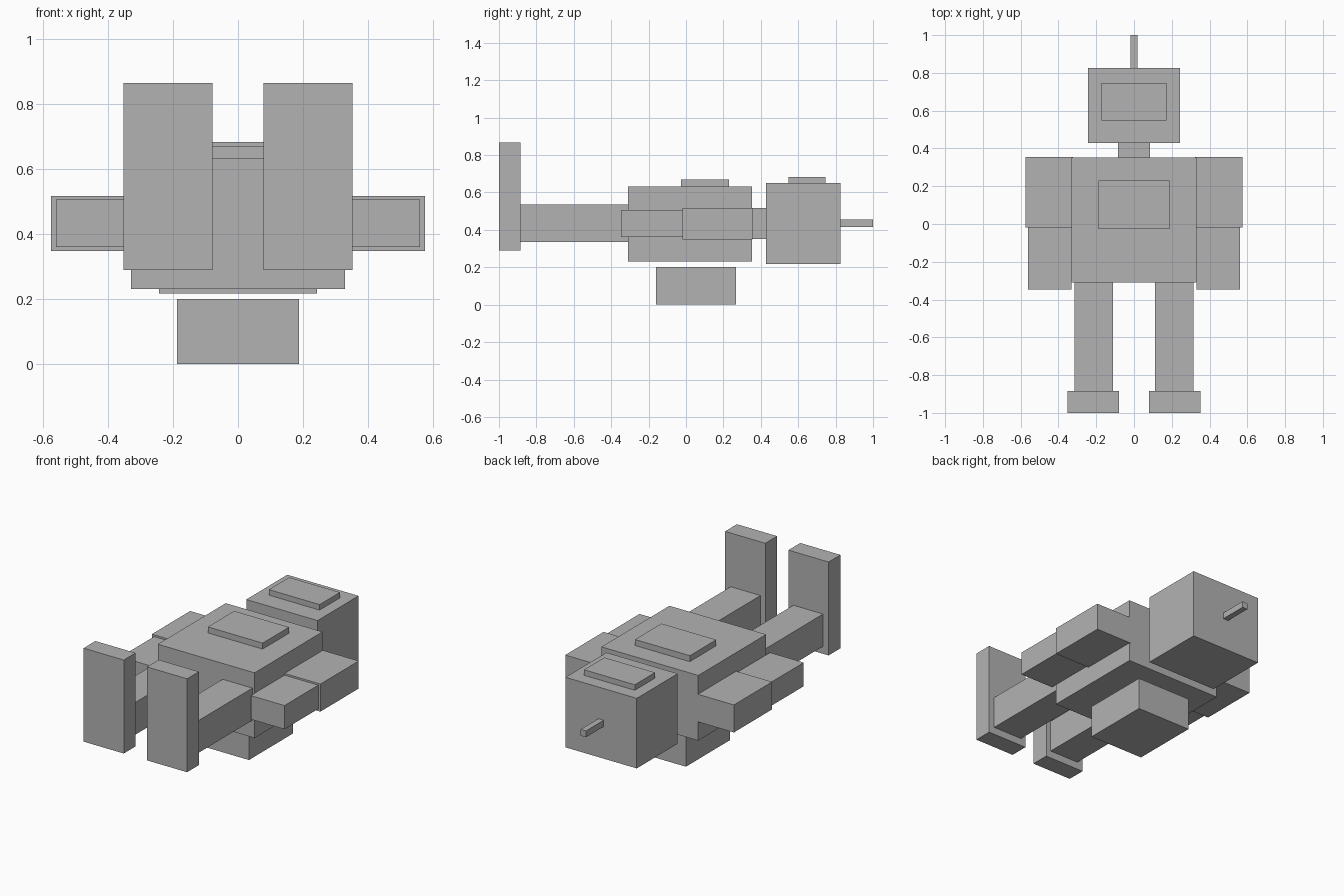
import bpy
import bmesh
from mathutils import Vector

cube = bpy.data.objects.get("Cube")
if cube:
    bpy.data.objects.remove(cube, do_unlink=True)

grey = bpy.data.materials.new("plain grey")
grey.use_nodes = True
grey.diffuse_color = (0.45, 0.45, 0.45, 1)
grey.node_tree.nodes["Principled BSDF"].inputs["Base Color"].default_value = grey.diffuse_color


def box(name, x, y, z):
    """Box spanning the given (low, high) range on each axis."""
    low, high = (Vector(corner) for corner in zip(x, y, z))
    bm = bmesh.new()
    bmesh.ops.create_cube(bm, size=1)
    bmesh.ops.scale(bm, vec=high - low, verts=bm.verts)
    bmesh.ops.translate(bm, vec=(low + high) / 2, verts=bm.verts)
    mesh = bpy.data.meshes.new(name)
    bm.to_mesh(mesh)
    bm.free()
    mesh.materials.append(grey)
    obj = bpy.data.objects.new(name, mesh)
    bpy.context.collection.objects.link(obj)
    return obj


def centred(name, half_width, y, z):
    return box(name, (-half_width, half_width), y, z)


def pair(name, x, y, z):
    """Left part and its mirrored right part."""
    box("left_" + name, x, y, z)
    box("right_" + name, (-x[1], -x[0]), y, z)


# Body and backpack
centred("torso", 0.33, (-0.31, 0.352), (0.231, 0.633))
centred("chest_panel", 0.187, (-0.027, 0.23), (0.633, 0.67))
centred("backpack", 0.187, (-0.16, 0.268), (0, 0.201))

# Neck, head and antenna
centred("neck", 0.086, (0.352, 0.428), (0.35, 0.517))
centred("head", 0.243, (0.428, 0.827), (0.218, 0.65))
centred("face_panel", 0.173, (0.548, 0.746), (0.65, 0.684))
centred("antenna", 0.018, (0.827, 1), (0.416, 0.455))

# Arms
pair("upper_arm", (0.322, 0.575), (-0.018, 0.355), (0.348, 0.518))
pair("forearm", (0.33, 0.56), (-0.347, -0.018), (0.361, 0.507))

# Legs and feet
pair("leg", (0.112, 0.315), (-0.885, -0.31), (0.336, 0.535))
pair("foot", (0.079, 0.353), (-1, -0.885), (0.29, 0.866))
